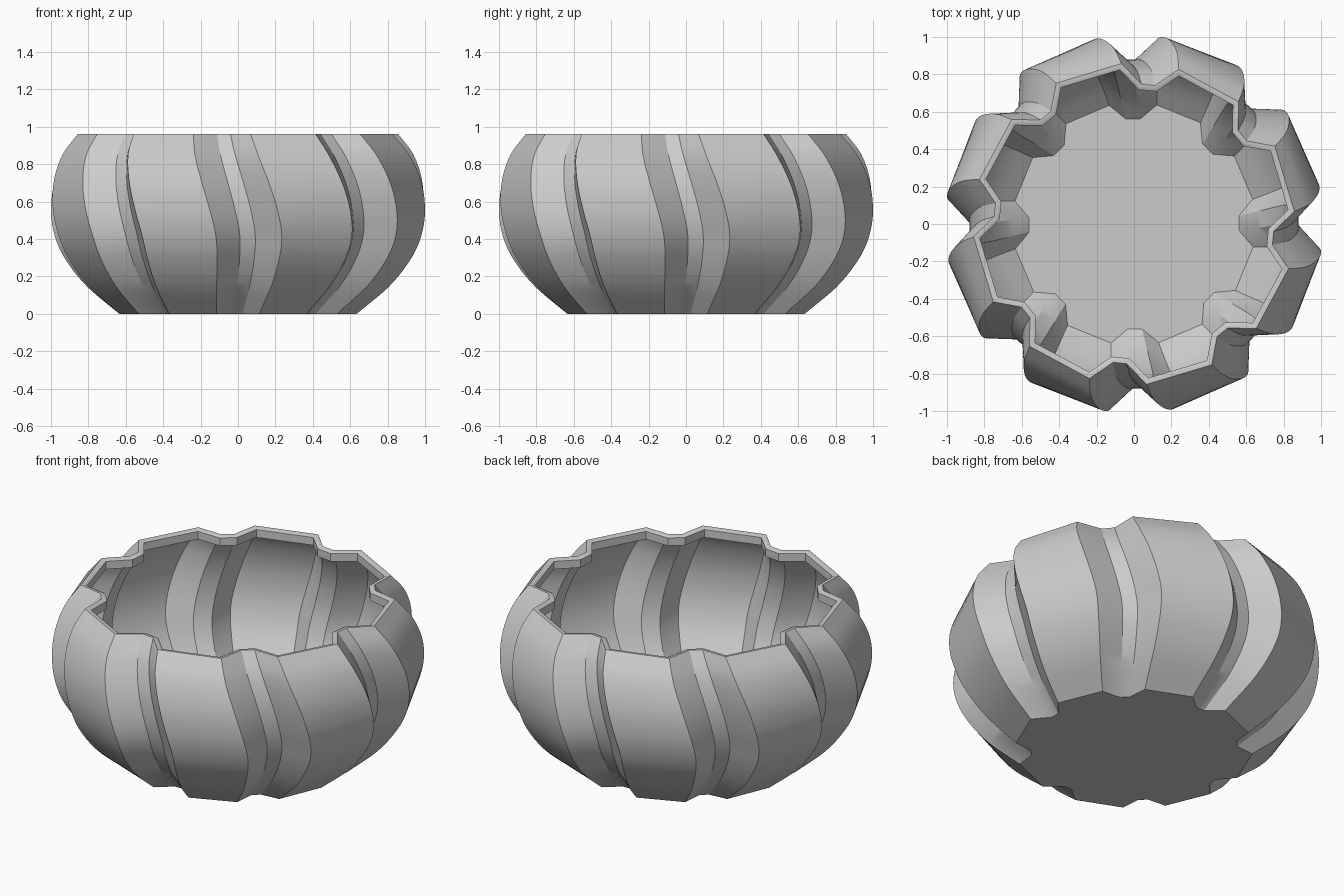
import bpy, bmesh, math
from mathutils import Vector

cube = bpy.data.objects.get("Cube")
if cube:
    bpy.data.objects.remove(cube, do_unlink=True)

LOBES = 8
THICK = 0.03
TOP = 0.96
STEPS = 28

# Profile keys: height, ridge radius, twist in degrees
KEYS = [(0, .645, 0), (.15, .82, 2.3), (.3, .935, 3.4), (.42, .988, 3.4), (.55, 1.011, 1.8),
        (.7, 1.0, -.8), (.85, .945, -3.8), (TOP, .86, -5.8)]


def profile(z):
    """Smoothly interpolated radius and twist at a height."""
    i = max(k for k in range(len(KEYS) - 1) if KEYS[k][0] <= z or k == 0)
    a, b = KEYS[i], KEYS[i + 1]
    p, n = KEYS[max(i - 1, 0)], KEYS[min(i + 2, len(KEYS) - 1)]
    h = b[0] - a[0]
    t = (z - a[0]) / h
    out = []
    for c in (1, 2):
        m0 = (b[c] - p[c]) / (b[0] - p[0]) * h
        m1 = (n[c] - a[c]) / (n[0] - a[0]) * h
        d = b[c] - a[c]
        out.append(a[c] + m0 * t + (3 * d - 2 * m0 - m1) * t**2 + (m0 + m1 - 2 * d) * t**3)
    return out


def outline(z, inset=0.0, shape_z=None):
    """Lobed cross-section, moved inward by an even wall thickness."""
    radius, twist = profile(z if shape_z is None else shape_z)
    pts = []
    for k in range(LOBES):
        for ang, r in ((-10.3, 1), (-2.75, .87), (2.75, .87), (10.3, 1)):
            a = math.radians(k * 360 / LOBES + ang + twist)
            pts.append(Vector((math.cos(a), math.sin(a))) * r * radius)
    ring = []
    for i, p in enumerate(pts):
        e0 = (p - pts[i - 1]).normalized()
        e1 = (pts[(i + 1) % len(pts)] - p).normalized()
        n0, n1 = Vector((-e0.y, e0.x)), Vector((-e1.y, e1.x))
        q = p + (n0 + n1) * inset / (1 + n0.dot(n1))
        ring.append((q.x, q.y, z))
    return ring


# Outer wall, rim, inner lip, inner wall
lip = TOP - .055
rings = [outline(TOP * i / STEPS) for i in range(STEPS + 1)]
rings += [outline(TOP, THICK / 2), outline(TOP - .008, THICK, TOP), outline(lip, THICK, TOP)]
rings += [outline(lip + (THICK - lip) * i / STEPS, THICK) for i in range(STEPS + 1)]

bm = bmesh.new()
loops = [[bm.verts.new(co) for co in ring] for ring in rings]
for low, high in zip(loops, loops[1:]):
    for i in range(len(low)):
        j = (i + 1) % len(low)
        bm.faces.new((low[i], low[j], high[j], high[i]))

# Underside and inner floor
bm.faces.new(loops[0][::-1])
bm.faces.new(loops[-1])
mesh = bpy.data.meshes.new("twisted_bowl")
bm.to_mesh(mesh)
bm.free()

grey = bpy.data.materials.new("plain_grey")
grey.use_nodes = True
color = (.6, .6, .6, 1)
grey.diffuse_color = color
grey.node_tree.nodes["Principled BSDF"].inputs["Base Color"].default_value = color
mesh.materials.append(grey)

bowl = bpy.data.objects.new("twisted_bowl", mesh)
bpy.context.collection.objects.link(bowl)
bpy.context.view_layer.objects.active = bowl
bowl.select_set(True)
bpy.ops.object.shade_smooth_by_angle(angle=math.radians(30))
